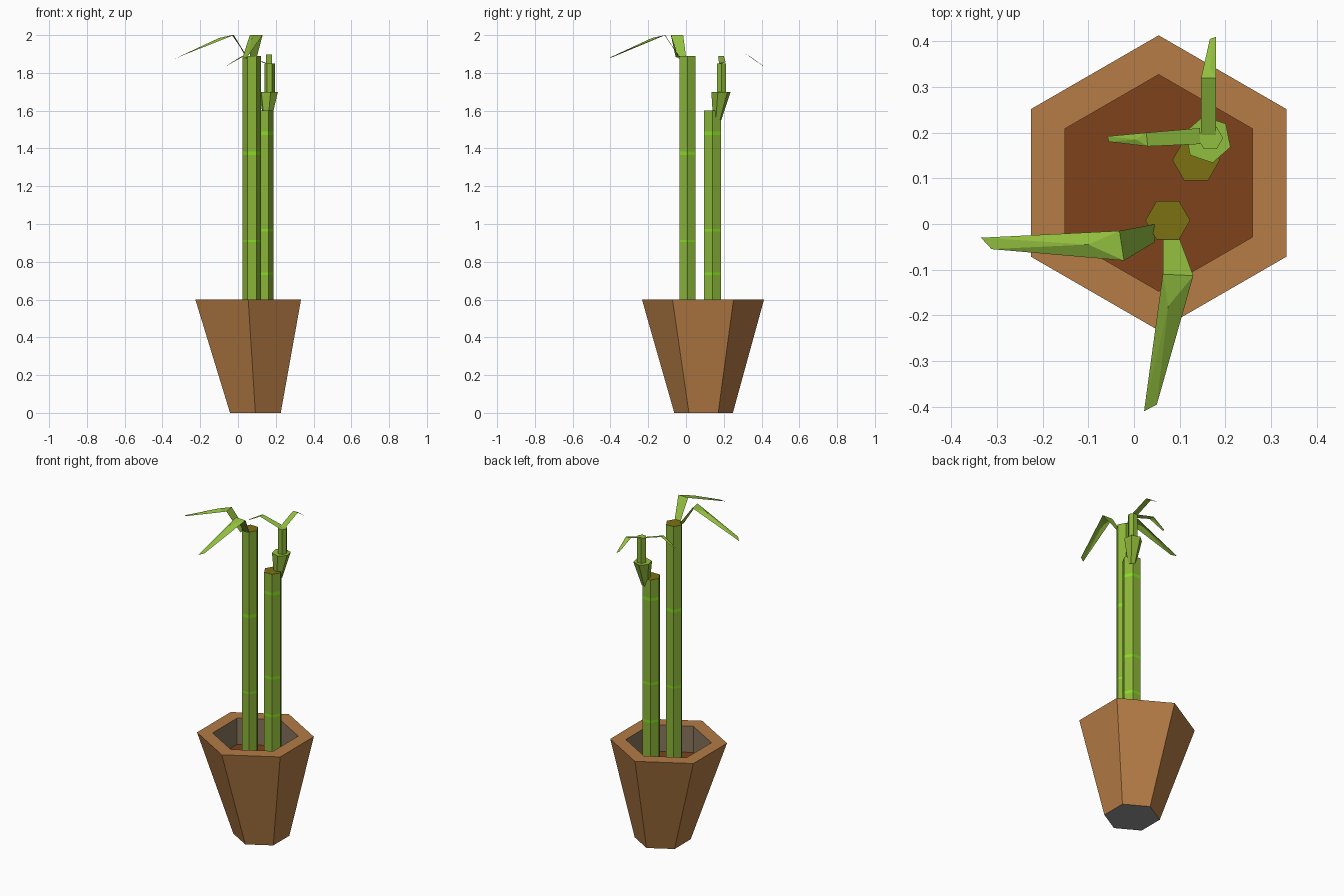
import bpy
from math import cos, sin, pi

if "Cube" in bpy.data.objects:
    bpy.data.objects.remove(bpy.data.objects["Cube"])


def material(name, rgb):
    m = bpy.data.materials.new(name)
    m.diffuse_color = (*rgb, 1)
    m.use_nodes = True
    m.node_tree.nodes["Principled BSDF"].inputs["Base Color"].default_value = m.diffuse_color
    return m


GREEN = material("stalk_green", (0.26, 0.46, 0.04))
LEAF = material("leaf_green", (0.29, 0.52, 0.05))
BAND = material("band_green", (0.24, 0.72, 0.015))
OLIVE = material("cut_olive", (0.20, 0.165, 0.006))
CLAY = material("clay", (0.46, 0.20, 0.06))
INNER = material("inner_clay", (0.25, 0.18, 0.11))
SOIL = material("soil", (0.21, 0.055, 0.012))
GREY = material("underside_grey", (0.3, 0.3, 0.3))


def make(name, verts, faces, mats, indices):
    me = bpy.data.meshes.new(name)
    me.from_pydata(verts, [], faces)
    for m in mats:
        me.materials.append(m)
    for p, i in zip(me.polygons, indices):
        p.material_index = i
    me.update()
    ob = bpy.data.objects.new(name, me)
    bpy.context.collection.objects.link(ob)
    return ob


def hex_loft(name, rings, side_mats, bottom, top, turn=0.0):
    """Loft hexagons given as (x, y, z, radius), one material per span."""
    verts, faces, mats = [], [], []
    for x, y, z, r in rings:
        verts += [(x + r * cos(turn + k * pi / 3), y + r * sin(turn + k * pi / 3), z)
                  for k in range(6)]
    for i, m in enumerate(side_mats):
        for k in range(6):
            n = (k + 1) % 6
            faces.append((i * 6 + k, i * 6 + n, i * 6 + 6 + n, i * 6 + 6 + k))
            mats.append(m)
    last = 6 * (len(rings) - 1)
    faces += [tuple(range(5, -1, -1)), tuple(range(last, last + 6))]
    mats += [bottom, top]
    slots = list(dict.fromkeys(mats))
    return make(name, verts, faces, slots, [slots.index(m) for m in mats])


# Pot: leaning taper, flat rim, straight inner wall down to the soil
hex_loft("pot", [(0.092, 0.093, 0, 0.155), (0.054, 0.09, 0.6, 0.323),
                 (0.054, 0.09, 0.6, 0.237), (0.054, 0.09, 0.44, 0.237)],
         [CLAY, CLAY, INNER], GREY, SOIL, pi / 6)


# Stalks with flush light bands at the joints
def stalk(name, x, y, r, top, bands):
    zs, mats = [0.44], []
    for z, h in bands:
        zs += [z - h / 2, z + h / 2]
        mats += [GREEN, BAND]
    zs.append(top)
    mats.append(GREEN)
    hex_loft(name, [(x, y, z, r) for z in zs], mats, GREEN, OLIVE)


stalk("tall_stalk", 0.074, 0.008, 0.049, 1.89, [(0.91, 0.012), (1.375, 0.02)])
stalk("short_stalk", 0.136, 0.14, 0.052, 1.6,
      [(0.737, 0.015), (0.967, 0.015), (1.48, 0.018)])

# Side shoot: flared sheath and thin stem
hex_loft("shoot_sheath", [(0.155, 0.165, 1.55, 0.022), (0.162, 0.185, 1.7, 0.052)],
         [GREEN], GREEN, LEAF, pi / 6 + 0.2)
hex_loft("shoot_stem", [(0.167, 0.188, 1.68, 0.028), (0.167, 0.188, 1.85, 0.028)],
         [GREEN], GREEN, LEAF)


# Leaves: rising base, bend, then a ridged blade drooping to the tip
def leaf(name, base, bend, ridge, tip):
    verts = [*base, *bend, ridge, *tip]
    faces = [(0, 1, 3, 2), (2, 3, 4), (2, 4, 5), (4, 3, 6), (4, 6, 5)]
    make(name, verts, faces, [LEAF], [0] * 5)


leaf("tall_leaf_left", [(0.048, 0.0, 1.885), (0.045, -0.04, 1.875)],
     [(-0.032, -0.015, 2.0), (-0.022, -0.08, 2.0)], (-0.1, -0.045, 1.985),
     [(-0.335, -0.03, 1.875), (-0.312, -0.055, 1.885)])
leaf("tall_leaf_front", [(0.063, -0.033, 1.88), (0.1, -0.033, 1.885)],
     [(0.063, -0.11, 2.0), (0.13, -0.113, 2.0)], (0.075, -0.18, 1.985),
     [(0.022, -0.41, 1.875), (0.05, -0.395, 1.885)])
leaf("shoot_leaf_back", [(0.18, 0.195, 1.85), (0.147, 0.195, 1.85)],
     [(0.18, 0.32, 1.897), (0.147, 0.32, 1.897)], (0.166, 0.342, 1.885),
     [(0.18, 0.41, 1.835), (0.166, 0.405, 1.84)])
leaf("shoot_leaf_left", [(0.145, 0.21, 1.855), (0.145, 0.175, 1.85)],
     [(0.027, 0.2, 1.89), (0.03, 0.17, 1.888)], (0.005, 0.185, 1.88),
     [(-0.058, 0.192, 1.84), (-0.055, 0.18, 1.84)])
